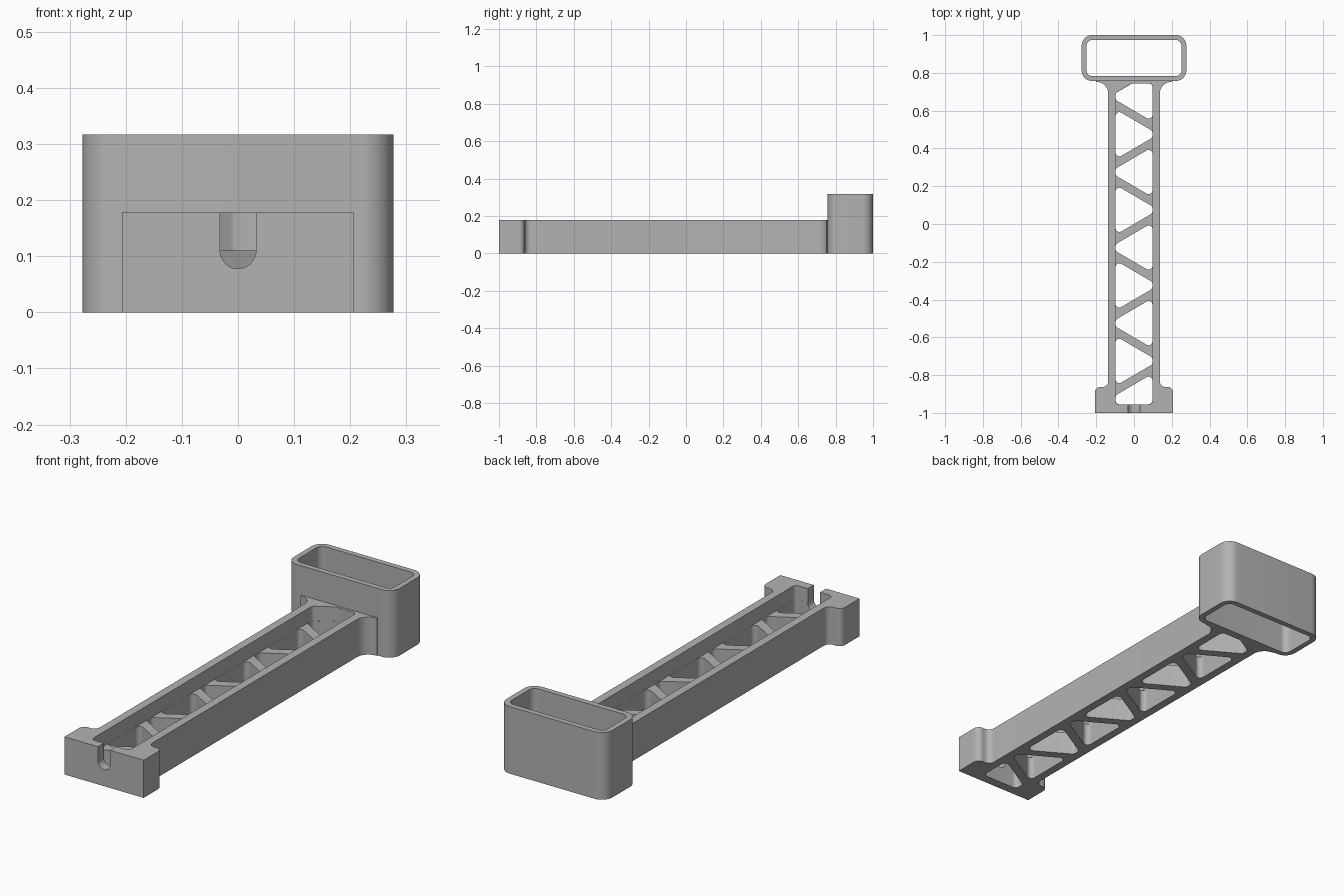
import bpy, bmesh, math
from mathutils import Vector

cube = bpy.data.objects.get("Cube")
if cube:
    bpy.data.objects.remove(cube, do_unlink=True)

grey = bpy.data.materials.new("plain_grey")
grey.use_nodes = True
grey.diffuse_color = (0.45, 0.45, 0.45, 1)
grey.node_tree.nodes["Principled BSDF"].inputs["Base Color"].default_value = (0.45, 0.45, 0.45, 1)


def rounded(corners, steps=8):
    """Turn (x, y, radius) corners into an outline with circular arcs."""
    out = []
    for i, (x, y, r) in enumerate(corners):
        p = Vector((x, y))
        if r == 0:
            out.append(p)
            continue
        a = (Vector(corners[i - 1][:2]) - p).normalized()
        b = (Vector(corners[(i + 1) % len(corners)][:2]) - p).normalized()
        half = a.angle(b) / 2
        reach = r / math.tan(half)
        centre = p + (a + b).normalized() * r / math.sin(half)
        start, end = p + a * reach - centre, p + b * reach - centre
        for k in range(steps + 1):
            out.append(centre + start.lerp(end, k / steps).normalized() * r)
    return out


def prism(name, corners, z0, z1):
    bm = bmesh.new()
    face = bm.faces.new([bm.verts.new((p.x, p.y, z0)) for p in rounded(corners)])
    top = bmesh.ops.extrude_face_region(bm, geom=[face])["geom"]
    bmesh.ops.translate(bm, vec=(0, 0, z1 - z0),
                        verts=[v for v in top if isinstance(v, bmesh.types.BMVert)])
    bmesh.ops.remove_doubles(bm, verts=bm.verts, dist=1e-5)
    bmesh.ops.recalc_face_normals(bm, faces=bm.faces)
    mesh = bpy.data.meshes.new(name)
    bm.to_mesh(mesh)
    bm.free()
    mesh.materials.append(grey)
    obj = bpy.data.objects.new(name, mesh)
    bpy.context.collection.objects.link(obj)
    return obj


def activate(obj):
    bpy.ops.object.select_all(action='DESELECT')
    obj.select_set(True)
    bpy.context.view_layer.objects.active = obj


def cut(target, cutter):
    activate(target)
    mod = target.modifiers.new("cut", 'BOOLEAN')
    mod.operation, mod.solver, mod.object = 'DIFFERENCE', 'EXACT', cutter
    bpy.ops.object.modifier_apply(modifier=mod.name)
    bpy.data.objects.remove(cutter, do_unlink=True)


def box(x, y0, y1, r):
    return [(-x, y0, r), (x, y0, r), (x, y1, r), (-x, y1, r)]


# Handle body: foot block, two rails and flared junction
RAIL_H, TRUSS_H = 0.178, 0.11
right_side = [(0.207, -1, 0), (0.207, -0.863, 0.028), (0.137, -0.863, 0.03),
              (0.137, 0.752, 0.06), (0.2, 0.752, 0), (0.2, 0.757, 0)]
left_side = [(-x, y, r) for x, y, r in reversed(right_side)]
body = prism("truss_handle", right_side + left_side, 0, RAIL_H)

# Open channel above the truss
W, FRONT, BACK, R = 0.098, -0.955, 0.745, 0.02
cut(body, prism("channel_cutter",
                [(-W, FRONT, R), (W, FRONT, R), (W, BACK, R), (-0.009, BACK, R), (-W, 0.693, R)],
                TRUSS_H, 0.3))

# Alternating triangular holes leave the zigzag braces
w, wide, tip = W - 0.0005, 0.132, 0.018
holes = []
for i in range(7):
    c, s = 0.475 - 0.2 * i, (-1 if i % 2 == 0 else 1)
    holes.append([(s * w, c - wide, R), (s * w, c + wide, R),
                  (-s * w, c + tip, R), (-s * w, c - tip, R)])
holes.append([(w, 0.675 - wide, R), (w, BACK - 0.0005, R), (-0.009, BACK - 0.0005, R),
              (-w, 0.6925, R), (-w, 0.657, R)])
holes.append([(-w, FRONT + 0.0005, R), (w, FRONT + 0.0005, R),
              (w, -0.925 + wide, R), (-w, -0.907, R)])
for hole in holes:
    cut(body, prism("hole_cutter", hole, -0.1, 0.14))

# Round-bottomed slot through the foot block
slot = prism("slot_cutter", [(-0.032, 0.3, 0), (0.032, 0.3, 0),
                             (0.032, 0.078, 0.0318), (-0.032, 0.078, 0.0318)], 0.94, 1.05)
slot.rotation_euler.x = math.pi / 2
bpy.context.view_layer.update()
cut(body, slot)

# Tall open sleeve at the back
sleeve = prism("open_sleeve", box(0.277, 0.757, 1.0, 0.055), 0, 0.317)
cut(sleeve, prism("sleeve_cutter", box(0.251, 0.783, 0.974, 0.03), -0.1, 0.5))

for obj in (body, sleeve):
    activate(obj)
    bpy.ops.object.shade_smooth_by_angle(angle=math.radians(35))
